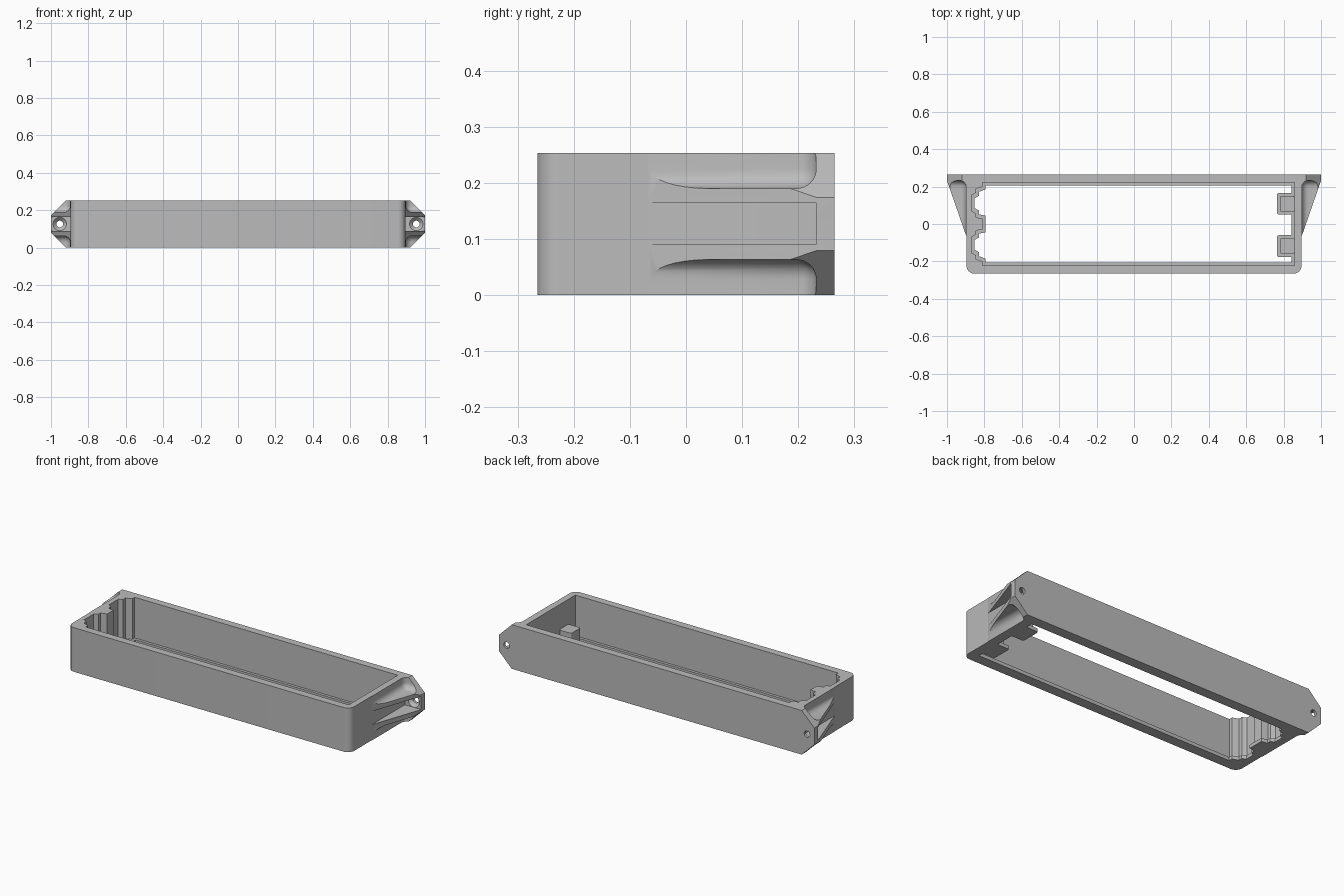
import bpy, bmesh, math

cube = bpy.data.objects.get("Cube")
if cube:
    bpy.data.objects.remove(cube, do_unlink=True)

grey = bpy.data.materials.new("plain grey")
grey.use_nodes = True
COLOUR = (0.5, 0.5, 0.5, 1)
grey.diffuse_color = COLOUR
grey.node_tree.nodes["Principled BSDF"].inputs["Base Color"].default_value = COLOUR

H = 0.253           # overall height
WALL = 0.895        # outer end of the frame
BACK = 0.265
FLANGE = 0.232      # front face of the mounting ears
MID = H / 2


def finish(name, bm):
    bmesh.ops.recalc_face_normals(bm, faces=bm.faces)
    me = bpy.data.meshes.new(name)
    bm.to_mesh(me)
    bm.free()
    me.materials.append(grey)
    ob = bpy.data.objects.new(name, me)
    bpy.context.collection.objects.link(ob)
    return ob


def prism(name, pts, lo, hi, axis="z"):
    """Extrude an outline along z (points are x, y) or along y (points are x, z)."""
    bm = bmesh.new()
    place = (lambda a, b, h: (a, b, h)) if axis == "z" else (lambda a, b, h: (a, h, b))
    face = bm.faces.new([bm.verts.new(place(a, b, lo)) for a, b in pts])
    up = bmesh.ops.extrude_face_region(bm, geom=[face])
    verts = [v for v in up["geom"] if isinstance(v, bmesh.types.BMVert)]
    bmesh.ops.translate(bm, verts=verts, vec=place(0, 0, hi - lo))
    return finish(name, bm)


def rect(x0, x1, y0, y1):
    return [(x0, y0), (x1, y0), (x1, y1), (x0, y1)]


def rounded(ob, width, test=None, segments=8):
    bm = bmesh.new()
    bm.from_mesh(ob.data)
    edges = [e for e in bm.edges if test is None or test(e)]
    bmesh.ops.bevel(bm, geom=edges, offset=width, segments=segments,
                    profile=0.5, affect="EDGES")
    bm.to_mesh(ob.data)
    bm.free()


def cut(ob, cutter, operation="DIFFERENCE"):
    mod = ob.modifiers.new("cut", "BOOLEAN")
    mod.object, mod.operation, mod.solver = cutter, operation, "EXACT"
    bpy.context.view_layer.objects.active = ob
    bpy.ops.object.modifier_apply(modifier=mod.name)
    bpy.data.objects.remove(cutter, do_unlink=True)


def smooth(ob):
    bpy.ops.object.select_all(action="DESELECT")
    ob.select_set(True)
    bpy.context.view_layer.objects.active = ob
    bpy.ops.object.shade_smooth_by_angle(angle=math.radians(30))


def upright(e):
    return abs(e.verts[0].co.z - e.verts[1].co.z) > 0.1


def opening(d):
    """Inner outline with stepped notches at the left end, grown by d."""
    half = [(-0.795, 0.206), (-0.795, 0.185), (-0.812, 0.178), (-0.83, 0.172),
            (-0.83, 0.15), (-0.852, 0.138), (-0.852, 0.085), (-0.83, 0.073),
            (-0.83, 0.052), (-0.795, 0.045)]
    grow = [1, 1, 1, 1, 1, 1, -1, -1, -1, -1]
    half = [(x - d, y + s * d) for (x, y), s in zip(half, grow)]
    left = half + [(x, -y) for x, y in reversed(half)]
    return left + [(0.842 + d, -0.206 - d), (0.842 + d, 0.206 + d)]


# Frame: rounded front corners, cavity above a thin inner ledge
frame = prism("frame", rect(-WALL, WALL, -BACK, BACK), 0, H)
rounded(frame, 0.04, lambda e: upright(e) and e.verts[0].co.y < 0)
cut(frame, prism("cavity", opening(0.016), 0.02, 1))
cut(frame, prism("through", opening(0), -1, 1))
smooth(frame)

# Clip blocks standing at the inner right end, each with a low foot
for label, y in (("back", 0.108), ("front", -0.118)):
    for part, x, w, top in (("foot", 0.765, 0.058, 0.02), ("block", 0.781, 0.043, 0.11)):
        ob = prism(f"{label}_clip_{part}", rect(x, 0.858, y - w, y + w), 0, top)
        rounded(ob, 0.01, lambda e: upright(e) or e.calc_length() < 0.03
                and abs(e.verts[0].co.z - e.verts[1].co.z) > 0.01
                and e.verts[0].co.x < 0.8, 4)

# Mounting ears: gusseted wedges hollowed by rounded cutters
for name, s in (("left_ear", 1), ("right_ear", -1)):
    ear = prism(name, [(s * WALL, BACK), (s, BACK), (s, FLANGE), (s * WALL, -0.07)], 0, H)
    # filleted recesses above and below the two ribs
    for lo, hi in ((0.19, 0.6), (-0.347, 0.063)):
        recess = prism("recess", rect(s * (WALL + 0.002), s * 1.4, -0.5, FLANGE), lo, hi)
        rounded(recess, 0.035)
        cut(ear, recess)
    # pocket between the ribs
    cut(ear, prism("pocket", rect(s * (WALL + 0.001), s * 1.4, -0.5, FLANGE), 0.09, 0.165))
    # chamfered outer corners
    outline = [(s * 0.8, -0.1), (s * 0.92, -0.1), (s * 0.92, 0), (s, 0.079),
               (s, H - 0.079), (s * 0.92, H), (s * 0.92, H + 0.1), (s * 0.8, H + 0.1)]
    cut(ear, prism("chamfer", outline, -1, 1, "y"), "INTERSECT")
    # countersunk screw hole
    for r1, r2, y, depth in ((0.018, 0.018, 0.25, 0.2), (0.018, 0.038, FLANGE + 0.008, 0.02)):
        bpy.ops.mesh.primitive_cone_add(vertices=32, radius1=r2, radius2=r1, depth=depth,
                                        location=(s * 0.953, y, MID),
                                        rotation=(-math.pi / 2, 0, 0))
        cut(ear, bpy.context.object)
    smooth(ear)
